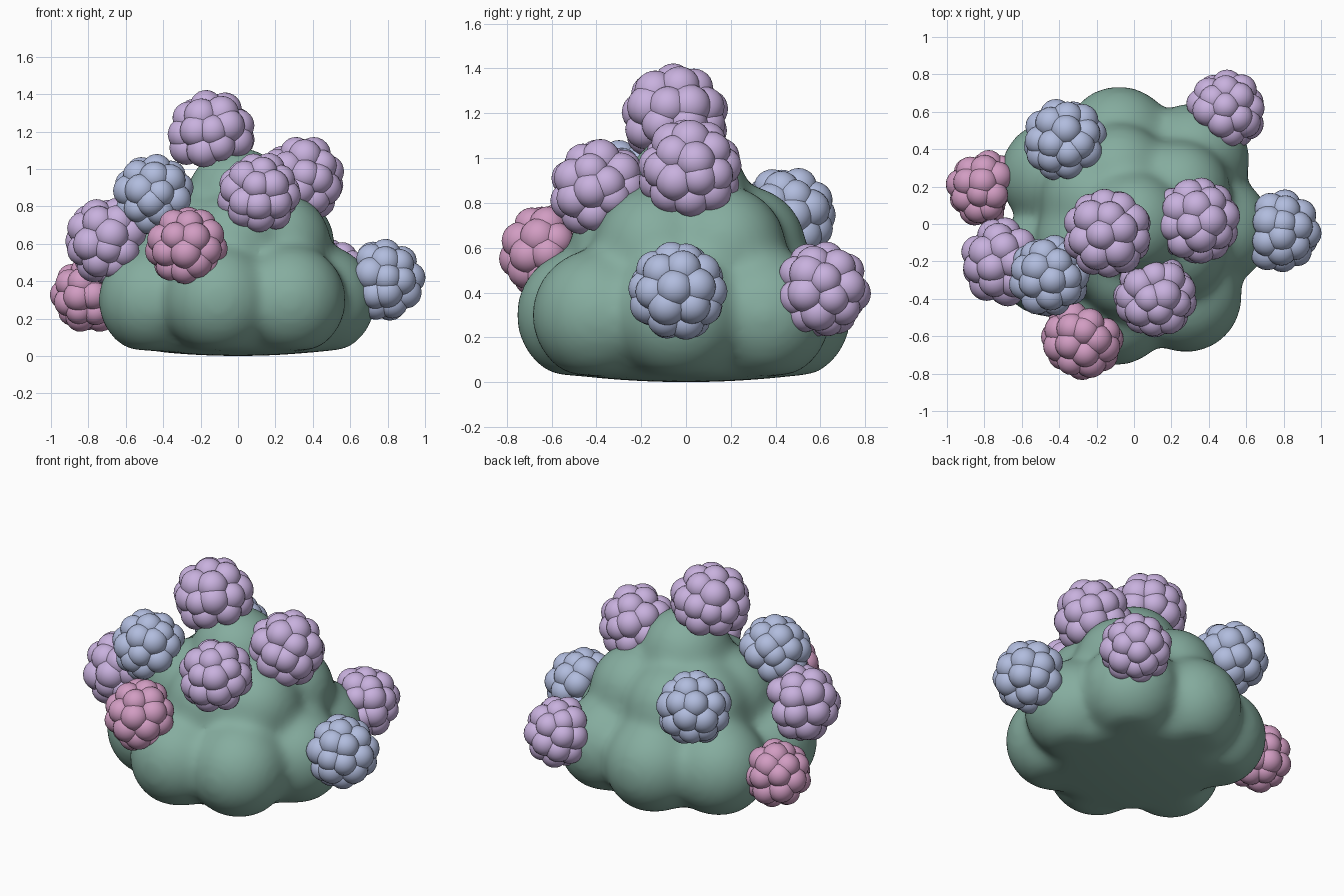
import bpy, bmesh, math, random
from mathutils import Vector, Matrix

random.seed(4)
if "Cube" in bpy.data.objects:
    bpy.data.objects.remove(bpy.data.objects["Cube"])


def material(name, rgb):
    m = bpy.data.materials.new(name)
    m.use_nodes = True
    m.diffuse_color = (*rgb, 1)
    m.node_tree.nodes["Principled BSDF"].inputs["Base Color"].default_value = (*rgb, 1)
    return m


leaf_green = material("leaf_green", (0.235, 0.415, 0.345))
colours = {
    "lilac": material("lilac", (0.58, 0.44, 0.73)),
    "blue": material("pale_blue", (0.44, 0.505, 0.73)),
    "pink": material("rose_pink", (0.64, 0.335, 0.54)),
}


def ball(bm, centre, radius, detail):
    return bmesh.ops.create_icosphere(
        bm, subdivisions=detail, radius=radius,
        matrix=Matrix.Translation(centre))["verts"]


def finish(bm, name, mat):
    mesh = bpy.data.meshes.new(name)
    for f in bm.faces:
        f.smooth = True
    bm.to_mesh(mesh)
    bm.free()
    mesh.materials.append(mat)
    ob = bpy.data.objects.new(name, mesh)
    bpy.context.collection.objects.link(ob)
    return ob


# Bush: two rings of lobes, a crown and a filled middle, fused together
low_ring = [(-0.08, 0.44), (0.32, 0.35), (0.44, -0.03), (0.28, -0.39),
            (-0.1, -0.46), (-0.45, -0.2), (-0.42, 0.26)]
mid_ring = [(-0.08, 0.26), (0.24, 0.17), (0.22, -0.13), (-0.02, -0.24),
            (-0.25, -0.1), (-0.22, 0.14)]
bm = bmesh.new()
for x, y in low_ring:
    ball(bm, (x, y, 0.3), 0.3, 4)
for x, y in mid_ring:
    ball(bm, (x, y, 0.6), 0.28, 4)
ball(bm, (0, 0, 0.84), 0.28, 4)
ball(bm, (0, 0, 0.3), 0.55, 4)
for v in bm.verts:
    # Nearly flat underside that dips a little in the middle
    reach = min(1, v.co.xy.length / 0.5)
    v.co.z = max(v.co.z, 0.03 * reach ** 2)
bush = finish(bm, "bush", leaf_green)
fuse = bush.modifiers.new("fuse", "REMESH")
fuse.mode = "VOXEL"
fuse.voxel_size = 0.022
fuse.use_smooth_shade = True
soften = bush.modifiers.new("soften", "SMOOTH")
soften.factor = 0.5
soften.iterations = 45


# Flower heads: domes of plump florets in rings, facing outwards
def flower_head(name, colour, middle, size):
    middle = Vector(middle)
    axis = (middle - Vector((0, 0, 0.3))).normalized()
    turn = axis.to_track_quat("Z", "Y")
    centre = middle - axis * 0.04 * size
    bm = bmesh.new()
    ball(bm, centre, 0.16 * size, 3)
    for tilt, count in ((0, 1), (42, 6), (80, 10), (112, 8)):
        start = random.uniform(0, math.tau)
        for i in range(count):
            a = start + math.tau * i / count + random.uniform(-0.12, 0.12)
            t = math.radians(tilt + random.uniform(-5, 5))
            d = Vector((math.sin(t) * math.cos(a), math.sin(t) * math.sin(a), math.cos(t)))
            ball(bm, centre + turn @ d * 0.151 * size,
                 size * random.uniform(0.083, 0.094), 3)
    return finish(bm, name, colours[colour])


heads = [
    ("top", "lilac", (-0.15, -0.05, 1.225), 1.02),
    ("upper_left", "lilac", (0.355, 0.02, 0.98), 0.99),
    ("upper_front", "lilac", (0.12, -0.41, 0.895), 0.94),
    ("upper_right", "blue", (-0.475, -0.29, 0.89), 0.92),
    ("middle_right", "lilac", (-0.73, -0.21, 0.635), 1.0),
    ("lower_front", "pink", (-0.29, -0.645, 0.6), 0.92),
    ("lower_right", "pink", (-0.83, 0.2, 0.33), 0.87),
    ("lower_left", "blue", (0.815, -0.04, 0.41), 0.94),
    ("back_left", "lilac", (0.515, 0.635, 0.42), 0.91),
    ("back_right", "blue", (-0.39, 0.47, 0.765), 0.95),
]
for place, colour, middle, size in heads:
    flower_head("flower_head_" + place, colour, middle, size)
